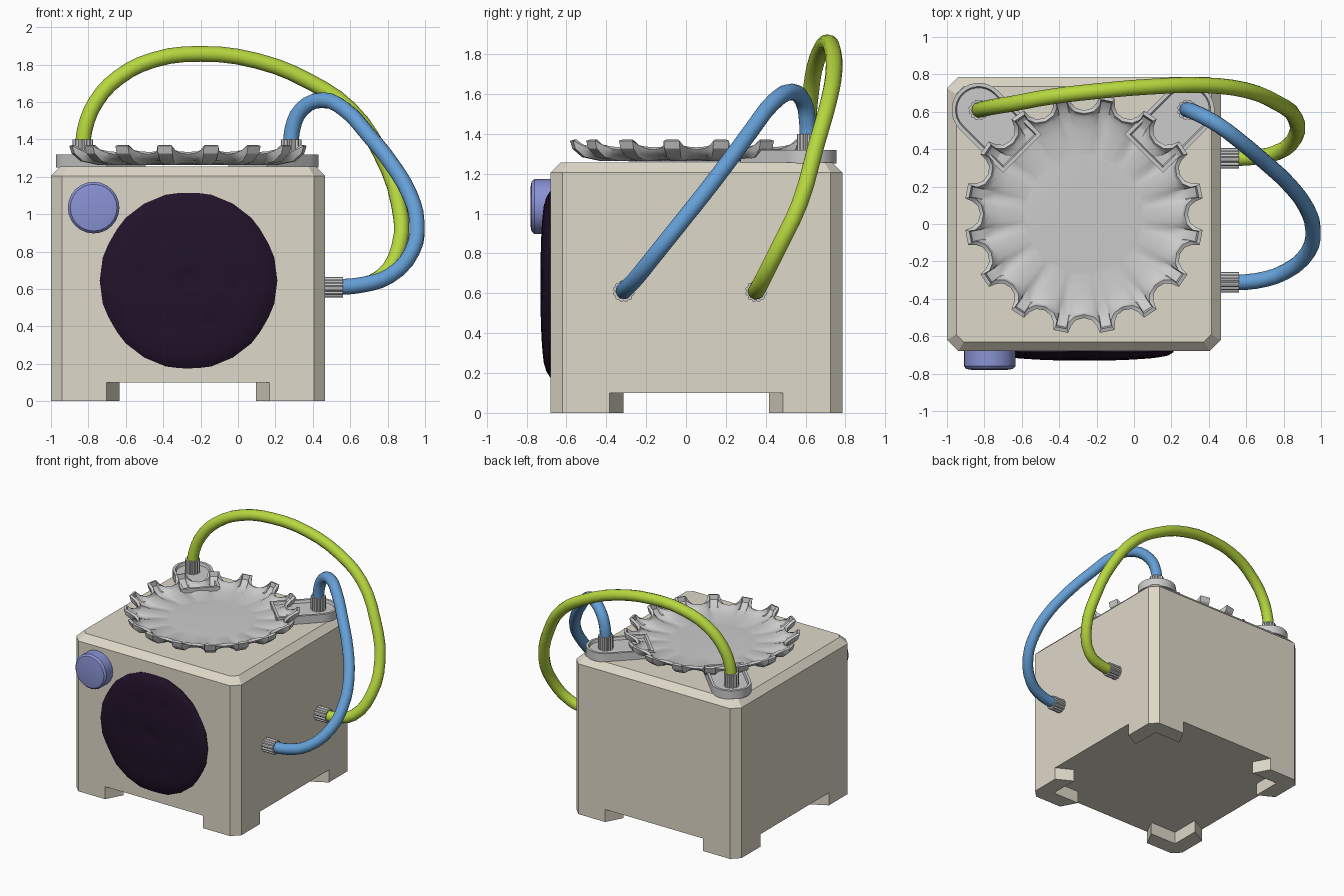
import bpy, bmesh, math
from mathutils import Vector, Matrix

if "Cube" in bpy.data.objects:
    bpy.data.objects.remove(bpy.data.objects["Cube"])

CX, CY, H = -0.2675, 0.0525, 0.7325   # body centre and half width


def material(name, rgb):
    m = bpy.data.materials.new(name)
    m.diffuse_color = (*rgb, 1)
    m.use_nodes = True
    m.node_tree.nodes["Principled BSDF"].inputs["Base Color"].default_value = m.diffuse_color
    return m


cream = material("cream", (0.73, 0.69, 0.58))
green = material("green", (0.47, 0.68, 0.05))
blue = material("blue", (0.13, 0.35, 0.68))
lilac = material("lilac", (0.25, 0.29, 0.66))
dark = material("dark_purple", (0.015, 0.006, 0.022))


def finish(name, bm, mat=None, smooth=None):
    bmesh.ops.recalc_face_normals(bm, faces=bm.faces)
    me = bpy.data.meshes.new(name)
    bm.to_mesh(me)
    bm.free()
    ob = bpy.data.objects.new(name, me)
    bpy.context.collection.objects.link(ob)
    if mat:
        me.materials.append(mat)
    if smooth:
        shade(ob, smooth)
    return ob


def shade(ob, angle):
    bpy.ops.object.select_all(action='DESELECT')
    ob.select_set(True)
    bpy.context.view_layer.objects.active = ob
    bpy.ops.object.shade_smooth_by_angle(angle=math.radians(angle))


def bake(ob):
    dg = bpy.context.evaluated_depsgraph_get()
    me = bpy.data.meshes.new_from_object(ob.evaluated_get(dg))
    ob.modifiers.clear()
    ob.data = me


def loft(bm, rings, cap_start=True, cap_end=True):
    vs = [[bm.verts.new(p) for p in r] for r in rings]
    n = len(vs[0])
    for a, b in zip(vs, vs[1:]):
        for i in range(n):
            j = (i + 1) % n
            bm.faces.new((a[i], a[j], b[j], b[i]))
    if cap_start:
        bm.faces.new(vs[0][::-1])
    if cap_end:
        bm.faces.new(vs[-1])


def circle(r, n, h):
    return [(r * math.cos(2 * math.pi * i / n), r * math.sin(2 * math.pi * i / n), h) for i in range(n)]


def quarter_turns(points):
    return [(x * c - y * s, x * s + y * c) for c, s in ((1, 0), (0, 1), (-1, 0), (0, -1)) for x, y in points]


# body: chamfered box with the base cut away to leave four corner feet
def octagon(h, c, z):
    return [(CX + x, CY + y, z) for x, y in quarter_turns([(h, h - c), (h - c, h)])]


bm = bmesh.new()
loft(bm, [octagon(H, 0.06, 0), octagon(H, 0.06, 1.205), octagon(H - 0.05, 0.04, 1.255)])
body = finish("body", bm, cream)
T = H - 0.13
cut = quarter_turns([(1, 0.435), (H, 0.435), (T, 0.365), (T, T), (0.365, T), (0.435, H), (0.435, 1)])
bm = bmesh.new()
loft(bm, [[(CX + x, CY + y, z) for x, y in cut] for z in (-0.1, 0.1)])
cutter = finish("base_cutter", bm, cream)
cutter.hide_render = True
mod = body.modifiers.new("feet", 'BOOLEAN')
mod.operation, mod.solver, mod.object = 'DIFFERENCE', 'EXACT', cutter
bake(body)
bpy.data.objects.remove(cutter)

to_front = Matrix.Rotation(math.pi / 2, 4, 'X')   # local z -> -y

# speaker: shallow dome with a hexagonal pattern of dimples
dents = [((i + 0.5 * j) * 0.27, j * 0.235) for i in range(-3, 4) for j in range(-2, 3)]
bm = bmesh.new()
rings = [circle(0.475, 24, -0.03)]
for k in range(18):
    t = 1 - k / 18
    ring = []
    for x, y, _ in circle(0.475 * t, 24, 0):
        d = min(math.hypot(x - a, y - b) for a, b in dents)
        z = 0.006 + 0.044 * math.sqrt(1 - t ** 2.6) - 0.010 * max(0, 1 - (d / 0.065) ** 2)
        ring.append((x, y, z))
    rings.append(ring)
loft(bm, rings)
speaker = finish("speaker", bm, dark, 35)
speaker.matrix_world = Matrix.Translation((CX + 0.003, -0.68, 0.645)) @ to_front

# knob
bm = bmesh.new()
loft(bm, [circle(r, 24, h) for r, h in ((0.138, -0.01), (0.138, 0.08), (0.125, 0.095), (0.095, 0.1))])
knob = finish("knob", bm, lilac, 30)
knob.matrix_world = Matrix.Translation((-0.772, -0.68, 1.035)) @ to_front

# crimped dish: valley and tooth profiles blended around the rim
valley = [(0.32, 1.262), (0.44, 1.272), (0.51, 1.286), (0.54, 1.30), (0.555, 1.32)]
tooth = [(0.32, 1.262), (0.49, 1.264), (0.58, 1.283), (0.628, 1.325), (0.64, 1.365)]
columns = [(-7, 0.15), (-4.8, 0.5), (-3.6, 1), (3.6, 1), (4.8, 0.5), (7, 0.15), (11.25, 0)]
bm = bmesh.new()
rings = []
for (rv, zv), (rt, zt) in zip(valley, tooth):
    ring = []
    for k in range(16):
        for da, w in columns:
            a = math.radians(11.25 + 22.5 * k + da)
            r = rv + (rt - rv) * w
            ring.append((CX + r * math.cos(a), CY + r * math.sin(a), zv + (zt - zv) * w))
    rings.append(ring)
loft(bm, rings, cap_end=False)
dish = finish("crimped_dish", bm)
if dish.data.polygons[-1].normal.z < 0:
    dish.data.flip_normals()
mod = dish.modifiers.new("thickness", 'SOLIDIFY')
mod.thickness, mod.offset = 0.022, 1
bake(dish)
shade(dish, 30)


# ribbed hose connector along local z
def connector(name, matrix, length):
    n = 36
    def ring(h, s=1):
        return [(x * s * k, y * s * k, h) for i, (x, y, _) in enumerate(circle(0.055, n, 0))
                for k in ((1 if i % 3 else 0.86),)]
    bm = bmesh.new()
    loft(bm, [ring(0), ring(length)])
    finish(name, bm).matrix_world = matrix


# lugs: rounded bars under the dish with a recessed top
for side, x, y, ang in (("left", -0.83, 0.61, -45), ("right", 0.285, 0.61, -135)):
    def bar(r, z):
        arc = [(r * math.cos(a), r * math.sin(a), z)
               for a in (math.pi / 2 + math.pi * i / 14 for i in range(15))]
        return arc + [(0.33 + r - 0.145, -r, z), (0.33 + r - 0.145, r, z)]
    bm = bmesh.new()
    loft(bm, [bar(0.145, 1.25), bar(0.145, 1.318), bar(0.125, 1.318), bar(0.118, 1.297)])
    lug = finish(side + "_lug", bm, None, 30)
    lug.matrix_world = Matrix.Translation((x, y, 0)) @ Matrix.Rotation(math.radians(ang), 4, 'Z')
    connector(side + "_top_connector", Matrix.Translation((x, y, 1.28)), 0.12)

for label, y in (("back", 0.352), ("front", -0.312)):
    connector(label + "_side_connector",
              Matrix.Translation((0.455, y, 0.61)) @ Matrix.Rotation(math.pi / 2, 4, 'Y'), 0.107)


# hoses: smooth tubes through a few path points
def hose(name, pts, mat):
    pts = [Vector(p) for p in pts]
    cu = bpy.data.curves.new(name, 'CURVE')
    cu.dimensions = '3D'
    cu.bevel_depth, cu.bevel_resolution, cu.resolution_u = 0.042, 4, 3
    sp = cu.splines.new('BEZIER')
    sp.bezier_points.add(len(pts) - 1)
    for bp, p in zip(sp.bezier_points, pts):
        bp.co = p
        bp.handle_left_type = bp.handle_right_type = 'AUTO'
    cu.use_fill_caps = True
    tmp = bpy.data.objects.new(name + "_path", cu)
    bpy.context.collection.objects.link(tmp)
    dg = bpy.context.evaluated_depsgraph_get()
    me = bpy.data.meshes.new_from_object(tmp.evaluated_get(dg))
    bpy.data.objects.remove(tmp)
    me.materials.clear()
    me.materials.append(mat)
    ob = bpy.data.objects.new(name, me)
    bpy.context.collection.objects.link(ob)
    shade(ob, 50)


hose("green_hose", [(-0.83, 0.61, 1.34), (-0.82, 0.612, 1.45), (-0.76, 0.625, 1.6), (-0.64, 0.645, 1.73),
                    (-0.45, 0.68, 1.825), (-0.2, 0.71, 1.857), (0.1, 0.735, 1.82), (0.38, 0.742, 1.71),
                    (0.6, 0.715, 1.56), (0.76, 0.65, 1.33), (0.86, 0.57, 1.05), (0.86, 0.46, 0.82),
                    (0.76, 0.38, 0.66), (0.62, 0.355, 0.615), (0.5, 0.352, 0.61)], green)
hose("blue_hose", [(0.285, 0.61, 1.34), (0.29, 0.61, 1.45), (0.34, 0.59, 1.56), (0.45, 0.53, 1.61),
                   (0.57, 0.44, 1.56), (0.7, 0.33, 1.42), (0.82, 0.22, 1.27), (0.92, 0.09, 1.1),
                   (0.957, -0.03, 0.95), (0.93, -0.15, 0.8), (0.81, -0.255, 0.67),
                   (0.65, -0.305, 0.62), (0.5, -0.312, 0.61)], blue)
